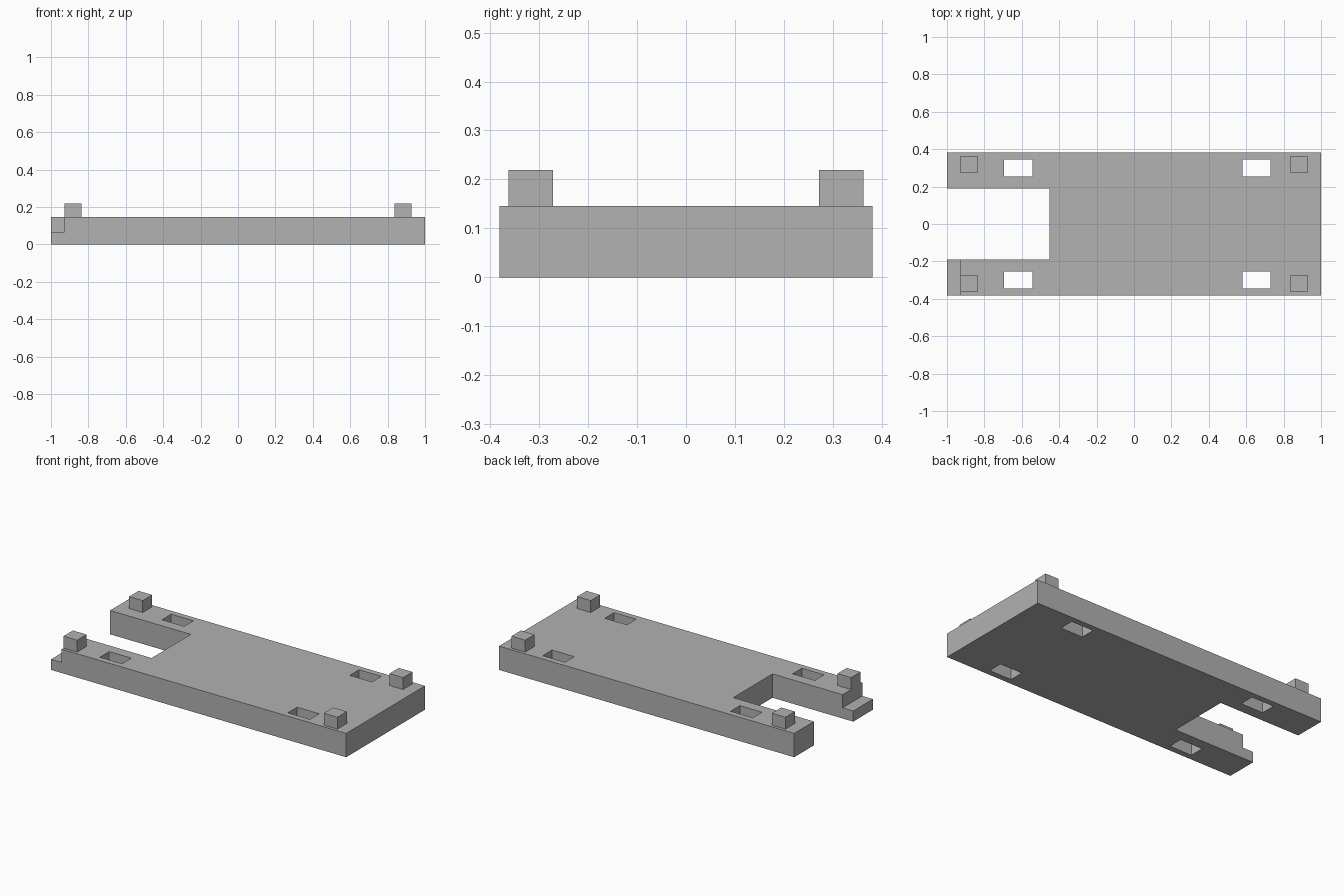
import bpy
import bmesh
from mathutils import Matrix, Vector

default = bpy.data.objects.get("Cube")
if default:
    bpy.data.objects.remove(default, do_unlink=True)

# Single grey material
grey = bpy.data.materials.new("plain grey")
grey.use_nodes = True
colour = (0.445, 0.445, 0.445, 1)
grey.diffuse_color = colour
grey.node_tree.nodes["Principled BSDF"].inputs["Base Color"].default_value = colour


def boxes(name, bounds):
    """One object holding a box for each (low corner, high corner) pair."""
    bm = bmesh.new()
    for low, high in bounds:
        low, high = Vector(low), Vector(high)
        place = Matrix.Translation((low + high) / 2) @ Matrix.Diagonal((high - low).to_4d())
        place[3][3] = 1
        bmesh.ops.create_cube(bm, size=1, matrix=place)
    mesh = bpy.data.meshes.new(name)
    bm.to_mesh(mesh)
    bm.free()
    mesh.materials.append(grey)
    obj = bpy.data.objects.new(name, mesh)
    bpy.context.collection.objects.link(obj)
    return obj


LENGTH, WIDTH = 1.0, 0.381       # half sizes
TOP, STEP, PEG_TOP = 0.146, 0.065, 0.219

# Base plate
plate = boxes("base_plate", [((-LENGTH, -WIDTH, 0), (LENGTH, WIDTH, TOP))])

# End notch, lowered corner step and four through slots
cuts = [
    ((-1.2, -0.19, -0.1), (-0.453, 0.19, 0.3)),
    ((-1.2, -0.5, STEP), (-0.928, -0.19, 0.3)),
]
for x in (-0.694, 0.579):
    for y in (-0.345, 0.255):
        cuts.append(((x, y, -0.1), (x + 0.15, y + 0.09, 0.3)))

for i, cut in enumerate(cuts):
    cutter = boxes("cutter", [cut])
    cutter.hide_render = True
    mod = plate.modifiers.new("cut", 'BOOLEAN')
    mod.operation = 'DIFFERENCE'
    mod.solver = 'EXACT'
    mod.object = cutter
    bpy.context.view_layer.objects.active = plate
    bpy.ops.object.modifier_apply(modifier=mod.name)
    bpy.data.objects.remove(cutter, do_unlink=True)

# Corner pegs
for end, x in (("right", -0.928), ("left", 0.836)):
    for side, y in (("front", -0.363), ("back", 0.272)):
        boxes(f"{side}_{end}_peg", [((x, y, TOP), (x + 0.092, y + 0.091, PEG_TOP))])
